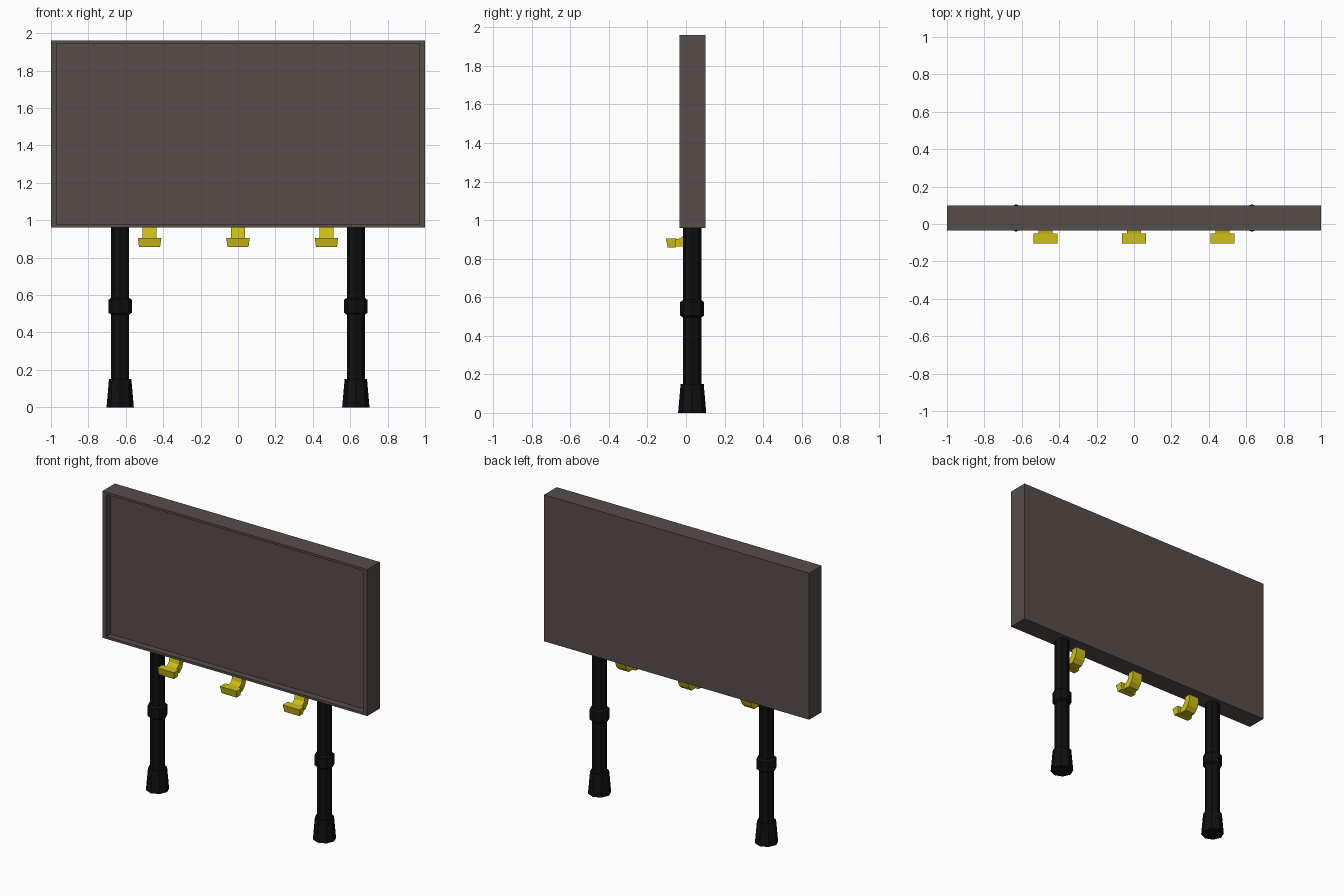
import bpy, bmesh, math

if "Cube" in bpy.data.objects:
    bpy.data.objects.remove(bpy.data.objects["Cube"])


def material(name, rgb):
    m = bpy.data.materials.new(name)
    m.diffuse_color = (*rgb, 1)
    m.use_nodes = True
    m.node_tree.nodes["Principled BSDF"].inputs["Base Color"].default_value = m.diffuse_color
    return m


BROWN = material("board_brown", (0.095, 0.075, 0.068))
BLACK = material("leg_black", (0.005, 0.005, 0.005))
YELLOW = material("hook_yellow", (0.62, 0.53, 0.01))


def finish(bm, name, mat):
    bmesh.ops.recalc_face_normals(bm, faces=bm.faces)
    me = bpy.data.meshes.new(name)
    bm.to_mesh(me)
    bm.free()
    me.materials.append(mat)
    ob = bpy.data.objects.new(name, me)
    bpy.context.collection.objects.link(ob)
    return ob


def loft(bm, loops):
    """Join equal-length point loops with quads and cap both ends."""
    rings = [[bm.verts.new(p) for p in loop] for loop in loops]
    n = len(rings[0])
    for a, b in zip(rings, rings[1:]):
        for i in range(n):
            j = (i + 1) % n
            bm.faces.new((a[i], a[j], b[j], b[i]))
    bm.faces.new(rings[0])
    bm.faces.new(rings[-1])


def rect_xz(y, x, z0, z1):
    return [(-x, y, z0), (x, y, z0), (x, y, z1), (-x, y, z1)]


# Board with a thin raised rim around a recessed front panel
bm = bmesh.new()
loft(bm, [rect_xz(0.10, 1.0, 0.96, 1.96),
          rect_xz(-0.035, 1.0, 0.96, 1.96),
          rect_xz(-0.035, 0.97, 0.976, 1.944),
          rect_xz(0.01, 0.97, 0.976, 1.944)])
finish(bm, "board", BROWN)

# Octagonal legs: flared foot, pole, collar with bevelled edges, pole
LEG = [(0.073, 0), (0.060, 0.15), (0.048, 0.15), (0.048, 0.495),
       (0.062, 0.505), (0.062, 0.575), (0.048, 0.585), (0.048, 0.965)]
SIDES = 8
for side, x in (("left", -0.63), ("right", 0.63)):
    bm = bmesh.new()
    loft(bm, [[(x + r * math.cos(math.tau * i / SIDES),
                0.032 + r * math.sin(math.tau * i / SIDES), z)
               for i in range(SIDES)] for r, z in LEG])
    finish(bm, side + "_leg", BLACK)

# Hooks: curved arm under the board and a wide tapered lip at the front
ARM = [(-0.005, 0.965), (-0.015, 0.92), (-0.03, 0.905), (-0.055, 0.90),
       (-0.055, 0.862), (-0.005, 0.862), (0.022, 0.89), (0.035, 0.925),
       (0.035, 0.965)]
for label, x in (("left", -0.473), ("middle", 0.0), ("right", 0.473)):
    bm = bmesh.new()
    loft(bm, [[(x + s, y, z) for y, z in ARM] for s in (-0.038, 0.038)])
    loft(bm, [[(x - w, y0, z), (x + w, y0, z), (x + w, y1, z), (x - w, y1, z)]
              for w, y0, y1, z in ((0.056, -0.095, -0.055, 0.857),
                                   (0.063, -0.105, -0.05, 0.905))])
    finish(bm, label + "_hook", YELLOW)
